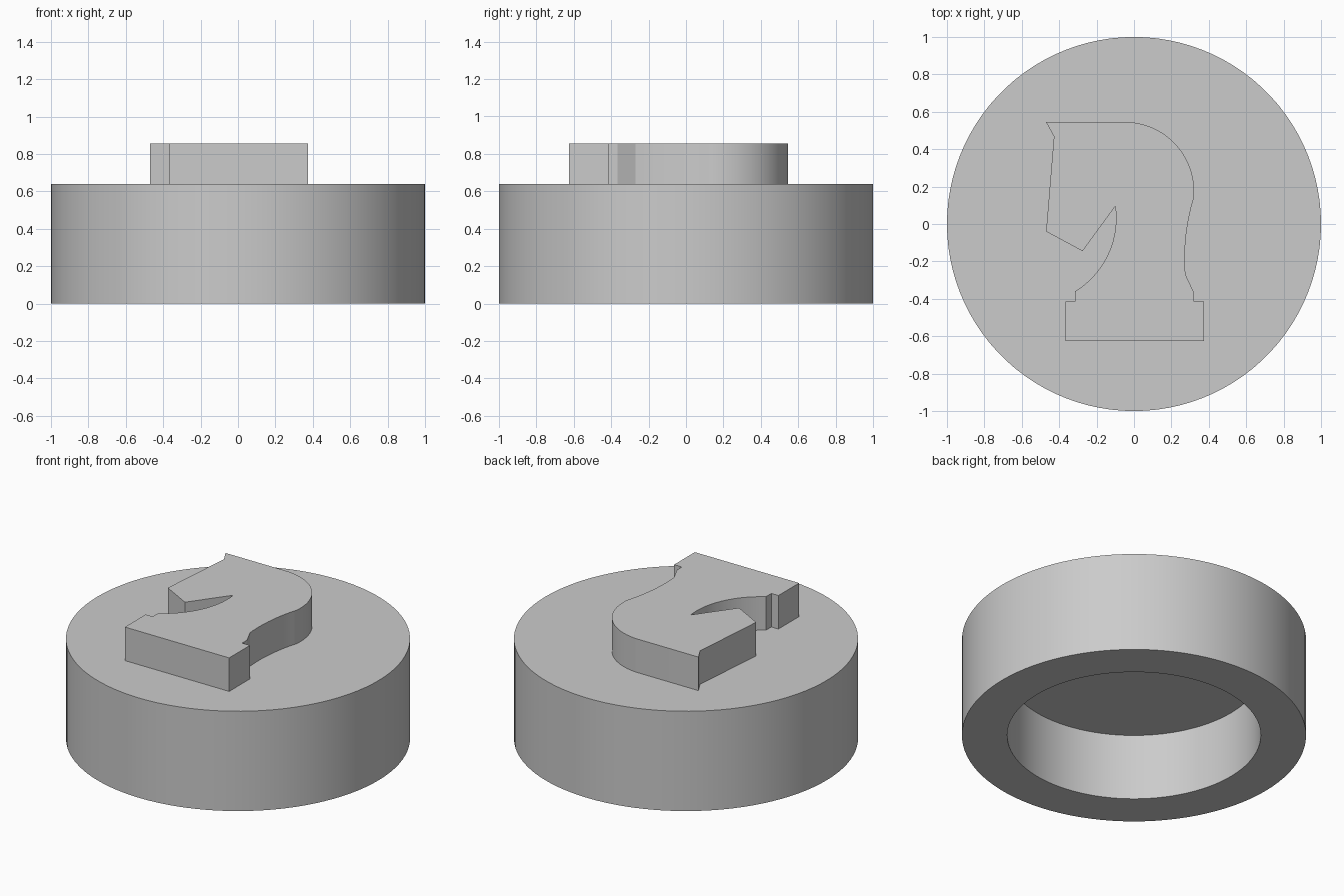
import bpy, bmesh, math
from mathutils import Vector

cube = bpy.data.objects.get("Cube")
if cube:
    bpy.data.objects.remove(cube, do_unlink=True)

SEGMENTS = 100
DISC_TOP, EMBLEM_TOP, RECESS_TOP = 0.64, 0.855, 0.425
RIM_RADIUS, RECESS_RADIUS = 1.0, 0.737

grey = bpy.data.materials.new("plain grey")
grey.use_nodes = True
colour = (0.6, 0.6, 0.6, 1)
grey.diffuse_color = colour
grey.node_tree.nodes["Principled BSDF"].inputs["Base Color"].default_value = colour


def make_object(name, bm):
    bmesh.ops.recalc_face_normals(bm, faces=bm.faces)
    mesh = bpy.data.meshes.new(name)
    bm.to_mesh(mesh)
    bm.free()
    mesh.materials.append(grey)
    obj = bpy.data.objects.new(name, mesh)
    bpy.context.collection.objects.link(obj)
    return obj


def arc(a, b, c, steps=14):
    """Points on the circle from a through b to c."""
    a, b, c = Vector(a), Vector(b), Vector(c)
    u, v = b - a, c - a
    d = 2 * u.cross(v)
    centre = a + Vector((v.y * u.dot(u) - u.y * v.dot(v),
                         u.x * v.dot(v) - v.x * u.dot(u))) / d
    start = math.atan2(*(a - centre).yx)
    sweep = math.atan2(*(c - centre).yx) - start
    turn = math.copysign(2 * math.pi, d)
    if sweep * turn < 0:
        sweep += turn
    radius = (a - centre).length
    return [(centre.x + radius * math.cos(start + sweep * i / steps),
             centre.y + radius * math.sin(start + sweep * i / steps))
            for i in range(steps + 1)]


# Round piece, hollow underneath: a stepped section turned around z
section = [(RECESS_RADIUS, RECESS_TOP), (RECESS_RADIUS, 0),
           (RIM_RADIUS, 0), (RIM_RADIUS, DISC_TOP)]
bm = bmesh.new()
rings = [[bm.verts.new((r * math.cos(2 * math.pi * i / SEGMENTS),
                        r * math.sin(2 * math.pi * i / SEGMENTS), z))
          for i in range(SEGMENTS)] for r, z in section]
for low, high in zip(rings, rings[1:]):
    for i in range(SEGMENTS):
        j = (i + 1) % SEGMENTS
        bm.faces.new((low[i], low[j], high[j], high[i]))
bm.faces.new(rings[0])
bm.faces.new(rings[-1])
disc = make_object("hollow_disc", bm)

# Raised horse head, outlined from the ear down the face and round the base
outline = [(-0.47, 0.545), (-0.428, 0.468), (-0.47, -0.04), (-0.275, -0.145)]
outline += arc((-0.10, 0.095), (-0.115, -0.1), (-0.315, -0.36))
outline += [(-0.315, -0.415), (-0.365, -0.415), (-0.365, -0.625),
            (0.375, -0.625), (0.375, -0.415), (0.32, -0.415), (0.32, -0.365)]
outline += arc((0.275, -0.27), (0.273, -0.13), (0.32, 0.14))
outline += arc((0.32, 0.14), (0.245, 0.40), (-0.03, 0.545), 24)[1:]
bm = bmesh.new()
face = bm.faces.new([bm.verts.new((x, y, DISC_TOP)) for x, y in outline])
raised = bmesh.ops.extrude_face_region(bm, geom=[face], use_keep_orig=True)
tops = [v for v in raised["geom"] if isinstance(v, bmesh.types.BMVert)]
bmesh.ops.translate(bm, verts=tops, vec=(0, 0, EMBLEM_TOP - DISC_TOP))
emblem = make_object("horse_head_emblem", bm)

# Smooth the curved walls and keep the corners sharp
for obj in (disc, emblem):
    bpy.ops.object.select_all(action="DESELECT")
    obj.select_set(True)
    bpy.context.view_layer.objects.active = obj
    bpy.ops.object.shade_smooth_by_angle(angle=math.radians(20))
